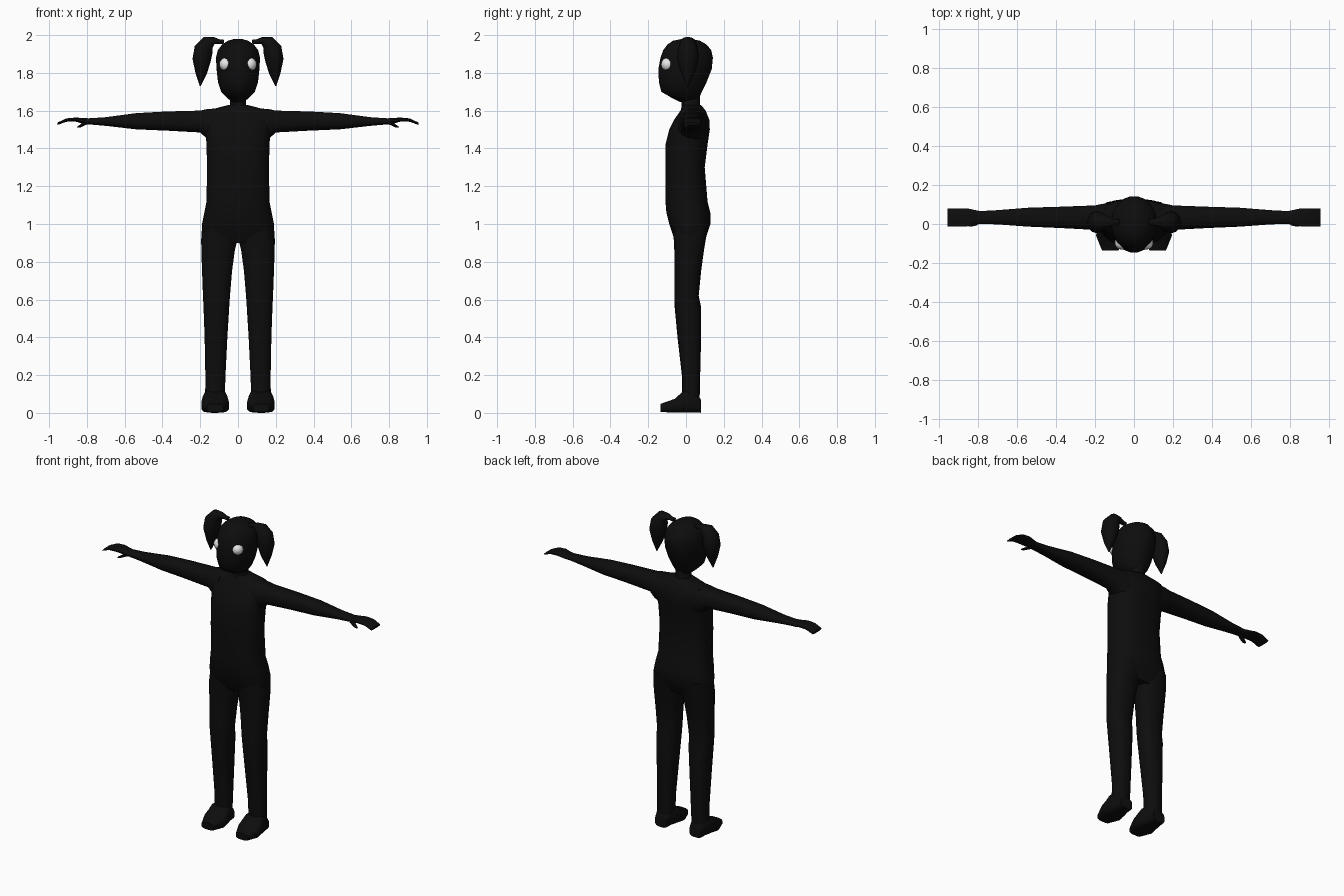
import bpy
import bmesh
from math import cos, sin, pi, radians, copysign
from mathutils import Vector

default = bpy.data.objects.get("Cube")
if default:
    bpy.data.objects.remove(default)


def make_material(name, color):
    mat = bpy.data.materials.new(name)
    mat.use_nodes = True
    mat.diffuse_color = color
    mat.node_tree.nodes["Principled BSDF"].inputs["Base Color"].default_value = color
    return mat


black = make_material("matte black", (0.004, 0.004, 0.004, 1))
white = make_material("eye white", (0.8, 0.8, 0.8, 1))


def finish(name, bm, mat, mirror):
    """Turn a bmesh into a smooth object, optionally mirrored across x."""
    bmesh.ops.recalc_face_normals(bm, faces=bm.faces)
    mesh = bpy.data.meshes.new(name)
    bm.to_mesh(mesh)
    bm.free()
    mesh.materials.append(mat)
    obj = bpy.data.objects.new(name, mesh)
    bpy.context.collection.objects.link(obj)
    bpy.ops.object.select_all(action='DESELECT')
    obj.select_set(True)
    bpy.context.view_layer.objects.active = obj
    bpy.ops.object.shade_smooth_by_angle(angle=radians(50))
    if mirror:
        obj.modifiers.new("mirror", 'MIRROR').use_axis[0] = True
    return obj


def skin(name, rings, mat, mirror):
    """Bridge rings of points and cap both ends."""
    bm = bmesh.new()
    loops = [[bm.verts.new(p) for p in ring] for ring in rings]
    for a, b in zip(loops, loops[1:]):
        for i in range(len(a)):
            j = (i + 1) % len(a)
            bm.faces.new((a[i], a[j], b[j], b[i]))
    bm.faces.new(loops[0])
    bm.faces.new(loops[-1])
    return finish(name, bm, mat, mirror)


def rounded(angle, power):
    """Point on a unit rounded square."""
    c, s = cos(angle), sin(angle)
    return copysign(abs(c) ** (2 / power), c), copysign(abs(s) ** (2 / power), s)


def loft(name, axis, sections, sides=12, power=2.0, mirror=True):
    """Sections are (position on axis, low u, high u, low v, high v)."""
    rings = []
    for pos, u0, u1, v0, v1 in sections:
        ring = []
        for k in range(sides):
            c, s = rounded(2 * pi * (k + 0.5) / sides, power)
            co = [(u0 + u1) / 2 + c * (u1 - u0) / 2, (v0 + v1) / 2 + s * (v1 - v0) / 2]
            co.insert("xyz".index(axis), pos)
            ring.append(co)
        rings.append(ring)
    return skin(name, rings, black, mirror)


def upright(name, sections, sides, power):
    """Centred body part: (height, half width, front, back)."""
    full = [(z, -w, w, f, b) for z, w, f, b in sections]
    return loft(name, "z", full, sides, power, mirror=False)


# Trunk from crotch to shoulders
torso = upright("torso", [
    (.9, .17, -.05, .09), (.94, .195, -.07, .11), (1, .192, -.09, .13),
    (1.06, .18, -.105, .13), (1.12, .168, -.11, .115), (1.3, .166, -.11, .1),
    (1.42, .168, -.11, .115), (1.5, .175, -.09, .127), (1.55, .18, -.065, .125),
    (1.6, .17, -.03, .105), (1.63, .05, -.02, .08)], 20, 2.5)

# Neck and head
upright("neck", [(1.59, .06, -.03, .09), (1.63, .045, -.025, .075),
                 (1.7, .045, -.03, .075)], 12, 2)
upright("head", [
    (1.645, .03, -.03, .06), (1.67, .062, -.08, .072), (1.7, .09, -.132, .085),
    (1.75, .107, -.145, .11), (1.82, .115, -.148, .138), (1.88, .118, -.137, .144),
    (1.92, .108, -.122, .135), (1.95, .085, -.1, .11), (1.97, .055, -.07, .075),
    (1.98, .02, -.02, .025)], 20, 2)

# Legs
loft("leg", "z", [
    (.06, .07, .175, -.02, .072), (.2, .065, .174, -.022, .075),
    (.4, .055, .178, -.045, .08), (.56, .045, .184, -.06, .08),
    (.62, .041, .187, -.062, .067), (.75, .03, .192, -.062, .08),
    (.86, .015, .196, -.062, .095), (.92, 0, .197, -.065, .105),
    (1, 0, .185, -.07, .12)], 14, 2.4)

# Feet, heel to toe
loft("foot", "y", [
    (.08, .08, .165, 0, .07), (.04, .07, .176, 0, .12), (-.01, .055, .188, 0, .12),
    (-.06, .046, .196, 0, .075), (-.135, .078, .165, .005, .048)], 12, 3.5)

# Arms running into flat hands
loft("arm", "x", [
    (.11, -.05, .11, 1.42, 1.615), (.165, -.04, .105, 1.45, 1.61),
    (.2, -.032, .097, 1.483, 1.602), (.38, -.022, .09, 1.493, 1.597),
    (.54, -.015, .085, 1.5, 1.588), (.7, -.003, .072, 1.519, 1.566),
    (.79, 0, .067, 1.527, 1.56), (.83, -.006, .076, 1.533, 1.562),
    (.86, -.015, .082, 1.542, 1.564), (.91, -.015, .082, 1.541, 1.559),
    (.956, -.014, .08, 1.524, 1.537)], 12, 2.5)

# Thumbs hanging below the palm
loft("thumb", "x", [
    (.775, .01, .04, 1.533, 1.55), (.81, -.01, .025, 1.522, 1.545),
    (.835, -.014, .012, 1.51, 1.527), (.85, -.012, .004, 1.509, 1.517)], 8)

# Pigtails swept along a curl: (x, z, thickness, depth)
curl = [(.075, 1.963, .012, .014), (.1, 1.966, .012, .016), (.125, 1.971, .018, .025),
        (.158, 1.962, .037, .042), (.182, 1.925, .05, .054), (.192, 1.87, .049, .057),
        (.195, 1.8, .031, .036), (.2, 1.73, .002, .003)]
rings = []
for i, (x, z, thick, deep) in enumerate(curl):
    before, after = curl[max(i - 1, 0)], curl[min(i + 1, len(curl) - 1)]
    along = Vector((after[0] - before[0], 0, after[1] - before[1])).normalized()
    across = Vector((-along.z, 0, along.x))
    angles = [2 * pi * k / 12 for k in range(12)]
    rings.append([Vector((x, .01, z)) + across * thick * cos(a)
                  + Vector((0, deep * sin(a), 0)) for a in angles])
skin("pigtail", rings, black, True)

# Eyes
bm = bmesh.new()
bmesh.ops.create_uvsphere(bm, u_segments=12, v_segments=8, radius=.036)
bmesh.ops.translate(bm, verts=bm.verts, vec=(.063, -.096, 1.845))
finish("eye", bm, white, True)

# Small hole through the chest
bm = bmesh.new()
bmesh.ops.create_cone(bm, cap_ends=True, segments=10, radius1=.013, radius2=.013, depth=.6)
for v in bm.verts:
    v.co = (v.co.x + .043, v.co.z, v.co.y + 1.455)
cutter = finish("chest_hole_cutter", bm, black, False)
cutter.hide_render = True
cutter.hide_viewport = True
cut = torso.modifiers.new("chest hole", 'BOOLEAN')
cut.operation = 'DIFFERENCE'
cut.object = cutter
